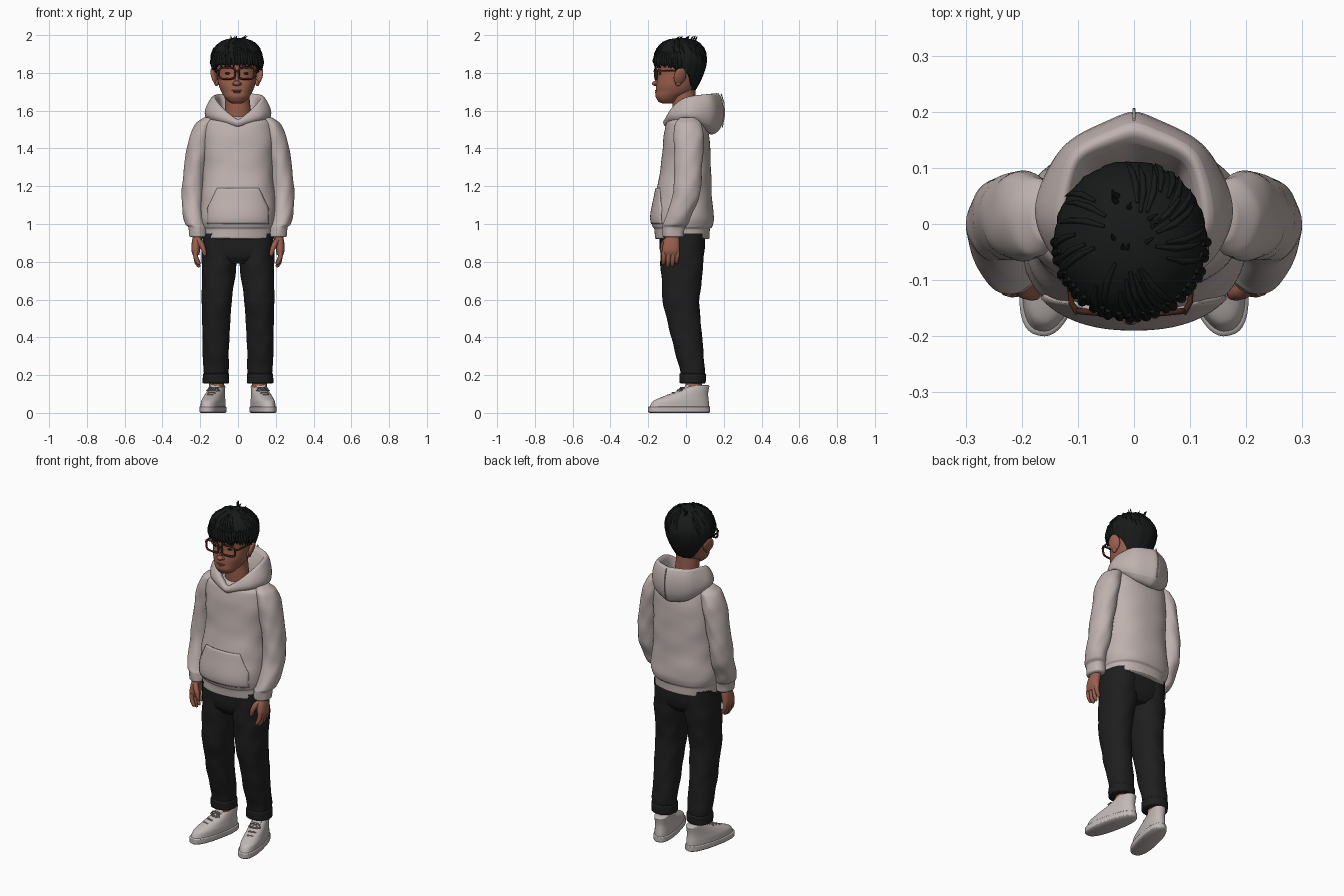
import bpy, bmesh, math, random
from mathutils import Vector
random.seed(4)
S, C, PI = math.sin, math.cos, math.pi

def material(name, r, g, b):
    m = bpy.data.materials.new(name)
    m.diffuse_color = (r, g, b, 1)
    return m

CLOTH = material("warm grey fleece", .52, .445, .425)
SHOE = material("pale grey leather", .53, .48, .465)
LACE = material("grey lace", .27, .25, .25)
PANTS = material("black denim", .013, .013, .013)
HAIR = material("black hair", .009, .010, .010)
SKIN = material("brown skin", .32, .115, .075)
LIP = material("lip", .25, .07, .055)
FRAME = material("dark brown frame", .06, .018, .012)
EYE = material("dark eye", .015, .008, .006)

def finish(name, bm, mat):
    bmesh.ops.recalc_face_normals(bm, faces=bm.faces)
    me = bpy.data.meshes.new(name)
    bm.to_mesh(me)
    bm.free()
    me.materials.append(mat)
    ob = bpy.data.objects.new(name, me)
    bpy.context.collection.objects.link(ob)
    return ob

def interp(rows, t):
    """Smooth monotone interpolation of table rows; first column is the key."""
    i = max(k for k in range(len(rows) - 1) if k == 0 or rows[k][0] <= t)
    a, b = rows[i], rows[i + 1]
    h = b[0] - a[0]
    u = (t - a[0]) / h
    def slope(k, c):
        d = lambda j: (rows[j + 1][c] - rows[j][c]) / (rows[j + 1][0] - rows[j][0])
        if k == 0: return d(0)
        if k == len(rows) - 1: return d(k - 1)
        p, q = d(k - 1), d(k)
        return 2 * p * q / (p + q) if p * q > 0 else 0
    return [(2*u**3 - 3*u*u + 1) * a[c] + (3*u*u - 2*u**3) * b[c] + h * (u**3 - 2*u*u + u) * slope(i, c)
            + h * (u**3 - u*u) * slope(i + 1, c) for c in range(1, len(a))]

def skin_rings(bm, rings, caps=True):
    rv = [[bm.verts.new(p) for p in r] for r in rings]
    n = len(rv[0])
    for a, b in zip(rv, rv[1:]):
        for i in range(n):
            bm.faces.new((a[i], a[(i + 1) % n], b[(i + 1) % n], b[i]))
    if caps:
        bm.faces.new(rv[0])
        bm.faces.new(rv[-1])

def loft(name, rows, mat, side=1, p=2.0, wob=0.0, segs=48, steps=6):
    """Stack of superellipse rings from rows (z, cx, cy, rx, ry)."""
    zs = [a[0] + (b[0] - a[0]) * k / steps for a, b in zip(rows, rows[1:]) for k in range(steps)] + [rows[-1][0]]
    rings = []
    for z in zs:
        cx, cy, rx, ry = interp(rows, z)
        ring = []
        for k in range(segs):
            a = 2 * PI * k / segs
            w = 1 + wob * (S(3*a + z*24) + S(5*a - z*37 + 1) + .7 * S(2*a + z*55))
            f = lambda v: math.copysign(abs(v) ** (2 / p), v) * w
            ring.append((side * (cx + rx * f(C(a))), cy + ry * f(S(a)), z))
        rings.append(ring)
    bm = bmesh.new()
    skin_rings(bm, rings)
    return finish(name, bm, mat)

def ball(name, loc, size, mat, rot=(0, 0, 0)):
    bm = bmesh.new()
    bmesh.ops.create_uvsphere(bm, u_segments=24, v_segments=16, radius=1)
    ob = finish(name, bm, mat)
    ob.location, ob.scale, ob.rotation_euler = loc, size, rot
    return ob

def tube(name, pts, mat, cyclic=False):
    """Round tube through points (x, y, z, radius)."""
    cu = bpy.data.curves.new(name, 'CURVE')
    cu.dimensions, cu.bevel_depth, cu.bevel_resolution, cu.use_fill_caps = '3D', 1, 3, True
    sp = cu.splines.new('POLY')
    sp.points.add(len(pts) - 1)
    for q, pt in zip(sp.points, pts):
        q.co, q.radius = (*pt[:3], 1), pt[3]
    sp.use_cyclic_u = cyclic
    cu.materials.append(mat)
    ob = bpy.data.objects.new(name, cu)
    bpy.context.collection.objects.link(ob)
    return ob

# Hoodie body with ribbed hem
TORSO = [(.92, 0, -.02, .175, .135), (.926, 0, -.02, .186, .145), (.972, 0, -.02, .188, .147),
         (.985, 0, -.018, .197, .157), (1.03, 0, -.018, .205, .166), (1.15, 0, -.014, .195, .15),
         (1.3, 0, 0, .185, .133), (1.45, 0, .002, .19, .122), (1.53, 0, .002, .182, .107),
         (1.56, 0, .005, .15, .09), (1.575, 0, .005, .10, .06)]
loft("hoodie_body", TORSO, CLOTH, p=2.3, wob=.006, segs=72)

# Front pouch pocket, laid on the body surface
PW = [(1.0, .165), (1.07, .165), (1.13, .14), (1.19, .112)]
bm = bmesh.new()
grid = []
for j in range(17):
    z = 1.0 + .19 * j / 16
    w = interp(PW, z)[0]
    cx, cy, rx, ry = interp(TORSO, z)
    grid.append([bm.verts.new((x, cy - ry * (1 - abs(x / rx) ** 2.3) ** (1 / 2.3) - .006, z))
                 for x in (w * (i / 12 - 1) for i in range(25))])
for a, b in zip(grid, grid[1:]):
    for i in range(24):
        bm.faces.new((a[i], a[i + 1], b[i + 1], b[i]))
finish("pouch_pocket", bm, CLOTH).modifiers.new("thick", 'SOLIDIFY').thickness = .008

# Hood lying on the back: profile points keyed by angle, front (0) to back (1)
HOOD = [(0, 0, -.06, 1.53, 0, -.095, 1.55, 0, -.115, 1.55, 0, -.128, 1.535, 0, -.118, 1.51, 0, -.07, 1.50),
        (.25, .065, -.035, 1.55, .073, -.065, 1.62, .098, -.078, 1.62, .128, -.08, 1.585, .125, -.08, 1.55, .08, -.05, 1.52),
        (.5, .085, .02, 1.56, .115, 0, 1.675, .14, .01, 1.68, .184, .02, 1.60, .175, .03, 1.55, .1, .03, 1.52),
        (.75, .07, .08, 1.56, .095, .105, 1.69, .115, .125, 1.695, .135, .14, 1.60, .115, .14, 1.51, .08, .09, 1.48),
        (1, 0, .09, 1.57, 0, .15, 1.695, 0, .187, 1.70, 0, .213, 1.60, 0, .195, 1.49, 0, .11, 1.45)]
bm = bmesh.new()
rings = []
for k in range(32):
    t = k / 16 if k <= 16 else 2 - k / 16
    v = interp(HOOD, t)
    sx = 1 if k <= 16 else -1
    rings.append([(sx * v[i], v[i + 1], v[i + 2]) for i in range(0, 18, 3)])
skin_rings(bm, rings + [rings[0]], caps=False)
bmesh.ops.remove_doubles(bm, verts=bm.verts, dist=1e-5)
hood = finish("hood", bm, CLOTH)
hood.modifiers.new("smooth", 'SUBSURF').levels = 2
hood.modifiers["smooth"].render_levels = 2
tube("hood_seam", [(0, .186, 1.69, .003), (0, .201, 1.64, .003), (0, .204, 1.58, .003), (0, .192, 1.51, .003)], CLOTH)

# Paired parts: sleeves, hands, trousers, shoes
for s, tag in ((-1, "left"), (1, "right")):
    loft(tag + "_sleeve", [(.93, .212, -.068, .04, .05), (.936, .212, -.068, .046, .057), (.982, .215, -.065, .048, .059),
         (.998, .226, -.056, .053, .065), (1.05, .236, -.036, .056, .067), (1.15, .24, 0, .058, .072),
         (1.3, .226, .012, .06, .074), (1.45, .2, .014, .06, .08), (1.53, .172, .012, .054, .07),
         (1.565, .15, .01, .03, .04)], CLOTH, s, wob=.016)
    loft(tag + "_palm", [(.835, .222, -.08, .017, .04), (.86, .224, -.08, .023, .046), (.9, .22, -.077, .025, .043),
         (.94, .213, -.07, .026, .034), (.96, .213, -.068, .025, .032)], SKIN, s, p=2.3, segs=28)
    for i, (y, z) in enumerate(((-.116, .785), (-.092, .772), (-.068, .775), (-.046, .79))):
        tube(f"{tag}_finger_{i}", [(s*.224, y, .86, .0125), (s*.226, y, .835, .013), (s*.219, y - .003, z + .025, .012),
             (s*.208, y - .004, z + .006, .010), (s*.203, y - .004, z, .005)], SKIN)
    tube(tag + "_thumb", [(s*.212, -.10, .92, .013), (s*.195, -.118, .895, .016), (s*.182, -.124, .865, .013),
         (s*.176, -.125, .84, .011), (s*.175, -.125, .831, .005)], SKIN)
    loft(tag + "_trouser_leg", [(.17, .117, .035, .06, .06), (.22, .117, .035, .066, .065), (.3, .117, .021, .069, .073),
         (.4, .117, .003, .071, .082), (.5, .115, -.012, .075, .089), (.6, .112, -.027, .08, .098),
         (.7, .105, -.024, .086, .106), (.8, .1, -.02, .092, .114), (.95, .098, -.02, .09, .118)],
         PANTS, s, p=2.2, wob=.012)
    loft(tag + "_trouser_cuff", [(.155, .117, .035, .062, .06), (.16, .117, .035, .070, .069), (.205, .117, .035, .070, .070),
         (.212, .117, .035, .062, .062)], PANTS, s, p=2.2, wob=.006)
    loft(tag + "_ankle", [(.09, .114, .042, .04, .046), (.2, .114, .04, .038, .043)], SKIN, s, segs=24)
    shoe = [loft(tag + "_sole", [(0, 0, -.075, .051, .16), (.006, 0, -.075, .057, .167), (.03, 0, -.075, .057, .167),
                 (.035, 0, -.075, .053, .162)], SHOE, p=2.5),
            loft(tag + "_shoe_upper", [(.03, 0, -.074, .054, .162), (.06, 0, -.067, .053, .152), (.085, 0, -.042, .049, .124),
                 (.11, 0, -.008, .045, .09), (.13, 0, .015, .042, .07), (.145, 0, .028, .039, .057),
                 (.148, 0, .028, .033, .05)], SHOE, p=2.3),
            loft(tag + "_tongue", [(.1, 0, -.045, .024, .02), (.14, 0, -.03, .026, .014), (.155, 0, -.024, .022, .008)], SHOE, segs=20)]
    for i in range(4):
        y, z = -.135 + .027 * i, .094 + .013 * i
        shoe.append(tube(f"{tag}_lace_{i}", [(-.036, y + .016, z - .016, .004), (-.015, y, z, .0045), (.015, y, z, .0045),
                         (.036, y + .016, z - .016, .004)], LACE))
    for e in (-1, 1):
        shoe.append(tube(f"{tag}_bow_{e}", [(0, -.052, .134, .004), (e*.022, -.062, .133, .004), (e*.034, -.07, .118, .004),
                         (e*.016, -.072, .12, .004), (0, -.054, .132, .004)], LACE))
    for ob in shoe:
        ob.location, ob.rotation_euler = (s * .116, .037, 0), (0, 0, s * math.radians(13))
loft("trouser_seat", [(.79, 0, -.02, .10, .085), (.83, 0, -.02, .17, .112), (.88, 0, -.02, .187, .12), (.95, 0, -.02, .186, .12)],
     PANTS, p=2.5)

# Head, neck and face
loft("neck", [(1.5, 0, .005, .075, .068), (1.6, 0, -.008, .068, .062), (1.66, -.004, -.01, .066, .062), (1.74, -.005, -.02, .07, .07)], SKIN)
loft("head", [(1.638, -.006, -.095, .025, .03), (1.645, -.006, -.097, .04, .045), (1.665, -.006, -.093, .06, .064),
     (1.70, -.006, -.06, .082, .1), (1.74, -.006, -.048, .097, .109), (1.80, -.006, -.035, .105, .113),
     (1.86, -.006, -.03, .11, .122), (1.93, -.006, -.028, .095, .105), (1.965, -.006, -.028, .05, .06)], SKIN, p=2.15)
HX = -.006
ball("nose_tip", (HX, -.158, 1.744), (.019, .022, .014), SKIN)
ball("nose_bridge", (HX, -.15, 1.775), (.011, .014, .035), SKIN, (-.18, 0, 0))
ball("upper_lip", (HX, -.154, 1.706), (.029, .011, .005), LIP)
ball("lower_lip", (HX, -.152, 1.697), (.024, .012, .006), LIP)
for s, tag in ((-1, "left"), (1, "right")):
    ball(tag + "_nostril_wing", (HX + s*.015, -.152, 1.741), (.010, .012, .009), SKIN)
    ball(tag + "_eye", (HX + s*.046, -.136, 1.797), (.017, .008, .006), EYE)
    ball(tag + "_eyebrow", (HX + s*.05, -.138, 1.832), (.026, .008, .005), HAIR, (0, s*.1, 0))
    ball(tag + "_ear", (HX + s*.119, -.032, 1.783), (.014, .034, .046), SKIN, (-.15, s*.3, s*.35))
    ball(tag + "_ear_lobe", (HX + s*.108, -.042, 1.748), (.012, .016, .018), SKIN)
    # Glasses: rounded rectangular rims and side arms
    rim = []
    for k in range(40):
        a = 2 * PI * k / 40
        f = lambda v: math.copysign(abs(v) ** .5, v)
        rim.append((HX + s*.052 + .042 * f(C(a)), -.163 + .008 * abs(f(C(a)) * s + 1) * .5, 1.798 + .03 * f(S(a)), .0055))
    tube(tag + "_glasses_rim", rim, FRAME, True)
    tube(tag + "_glasses_arm", [(HX + s*.094, -.16, 1.812, .0055), (HX + s*.106, -.14, 1.812, .005),
         (HX + s*.114, -.04, 1.81, .0045), (HX + s*.112, -.005, 1.79, .004)], FRAME)
tube("glasses_bridge", [(HX - .014, -.163, 1.805, .005), (HX, -.167, 1.809, .005), (HX + .014, -.163, 1.805, .005)], FRAME)

# Hair cap: short fringe in front, tapering to the nape behind
def ease(a, b, x):
    x = min(1, max(0, (x - a) / (b - a)))
    return x * x * (3 - 2 * x)

ZC = 1.868
def hair_point(a, v, k=1.0):
    """a = angle from the front, v = 0 at the crown to 1 at the hair edge."""
    d = math.degrees(abs((a + PI) % (2 * PI) - PI))
    zb = 1.85 - .028 * ease(50, 90, d) - .112 * ease(96, 140, d) - .009 * abs(S(a * 13 + S(a * 5)))
    if v < .6:
        ph = v / .6 * PI / 2
        r, z = S(ph) ** .88, ZC + .117 * C(ph)
    else:
        z = ZC + (zb - ZC) * (v - .6) / .4
        r = 1 - .42 * (max(0, ZC - z) / .155) ** 1.6
    r *= k * (1 + .014 * v * S(a * 17 + 2 * S(a * 3) + v * 3) + .008 * v * S(a * 41 + v * 5))
    return Vector((HX + .136 * r * S(a), -.028 - .14 * r * C(a), z))
N = 144
bm = bmesh.new()
rings = [[hair_point(2 * PI * k / N, max(.01, j / 24)) for k in range(N)] for j in range(25)]
rings.append([hair_point(2 * PI * k / N, 1, .8) for k in range(N)])
skin_rings(bm, rings)
finish("hair_cap", bm, HAIR)

# Loose tufts: fringe, surface locks and a few upright crown spikes
for i in range(26):
    a = math.radians(-88 + 176 * i / 25) + random.uniform(-.04, .04)
    p = [hair_point(a + .02 * j, v) for j, v in enumerate((.45, .7, .95))]
    tip = p[2] + Vector((0, 0, -.012 - random.random() * .008))
    tube(f"fringe_lock_{i}", [(*p[0], .005), (*p[1], .009), (*p[2], .007), (*tip, .001)], HAIR)
for i in range(30):
    a, v = random.uniform(0, 2 * PI), random.uniform(.1, .3)
    p = [hair_point(a + .08 * j, v + .11 * j, 1.0 + .006 * j) for j in range(4)]
    tube(f"top_lock_{i}", [(*q, r) for q, r in zip(p, (.003, .006, .005, .001))], HAIR)
for i in range(9):
    x, y = random.uniform(-.05, .03), random.uniform(-.05, .05)
    tube(f"crown_spike_{i}", [(x, y, 1.965, .006), (x * 1.2, y + .004, 1.985, .004),
         (x * 1.5 + .006, y + .012, 1.993 + random.random() * .007, .001)], HAIR)

# Turn tubes into meshes and smooth everything
bpy.ops.object.select_all(action='DESELECT')
for ob in bpy.context.scene.objects:
    if ob.type == 'CURVE':
        ob.select_set(True)
        bpy.context.view_layer.objects.active = ob
bpy.ops.object.convert(target='MESH')
bpy.ops.object.select_all(action='SELECT')
bpy.ops.object.shade_smooth_by_angle(angle=math.radians(50))
